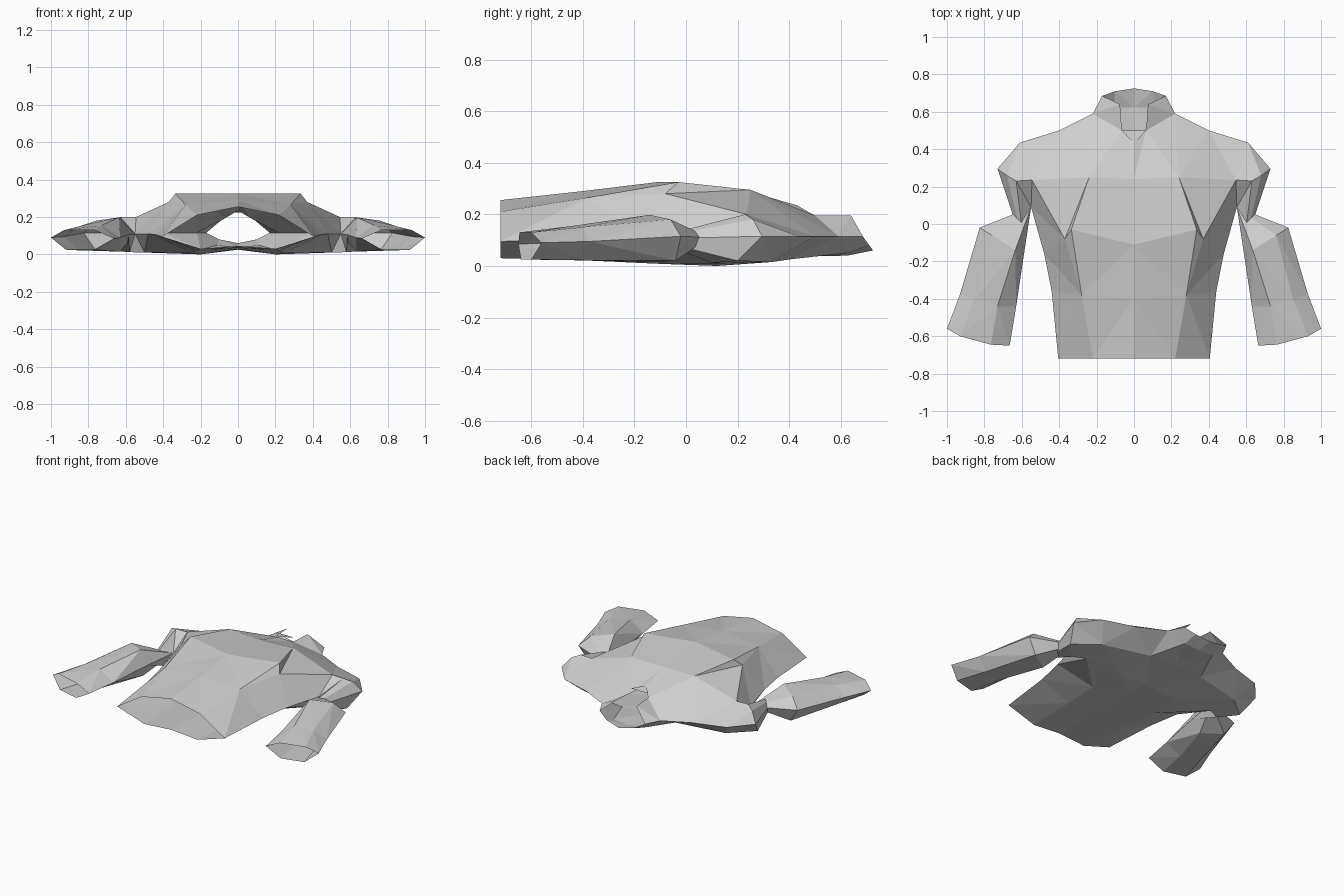
import bpy, bmesh
from mathutils import Vector

cube = bpy.data.objects.get("Cube")
if cube:
    bpy.data.objects.remove(cube, do_unlink=True)

fabric = bpy.data.materials.new("light grey fabric")
fabric.use_nodes = True
fabric.diffuse_color = (0.62, 0.62, 0.62, 1)
fabric.node_tree.nodes["Principled BSDF"].inputs["Base Color"].default_value = (0.62, 0.62, 0.62, 1)


def loft(bm, a, b):
    """Triangulate between two rows of points, always taking the shorter diagonal."""
    va = [bm.verts.new(p) for p in a]
    vb = [bm.verts.new(p) for p in b]
    i = j = 0
    while i < len(a) - 1 or j < len(b) - 1:
        step_a = j == len(b) - 1 or (i < len(a) - 1 and
                 (Vector(a[i + 1]) - Vector(b[j])).length <= (Vector(a[i]) - Vector(b[j + 1])).length)
        if step_a:
            bm.faces.new((va[i], va[i + 1], vb[j]))
            i += 1
        else:
            bm.faces.new((va[i], vb[j + 1], vb[j]))
            j += 1


def build(name, strips, outward):
    """Make a mirrored open shell from pairs of rows; outward tests one face's direction."""
    bm = bmesh.new()
    for a, b in strips:
        loft(bm, a, b)
    bmesh.ops.remove_doubles(bm, verts=bm.verts[:], dist=0.0005)
    bmesh.ops.dissolve_degenerate(bm, edges=bm.edges[:], dist=0.0005)
    bmesh.ops.recalc_face_normals(bm, faces=bm.faces[:])
    bm.normal_update()
    top = max(bm.faces, key=lambda f: f.calc_center_median().z)
    if top.normal.dot(Vector(outward)) < 0:
        bmesh.ops.reverse_faces(bm, faces=bm.faces[:])
    mesh = bpy.data.meshes.new(name)
    bm.to_mesh(mesh)
    bm.free()
    mesh.materials.append(fabric)
    ob = bpy.data.objects.new(name, mesh)
    bpy.context.collection.objects.link(ob)
    mod = ob.modifiers.new("mirror", "MIRROR")
    mod.merge_threshold = 0.001
    return ob


# Shared landmarks
armpit = (.55, .09, .11)
cap = (.545, .235, .20)
shoulder = (.61, .435, .115)
side_hem, side_waist, side_rib = (.405, -.72, .095), (.44, -.36, .105), (.48, -.16, .11)
neck_side, trapezius = (.22, .59, .115), (.40, .50, .115)
neck_front, neck_corner = (0, .43, .235), (.065, .50, .195)
neck_back = [(.11, .62, .05), (0, .625, .04)]
blade_low, blade_high = (.50, .14, .01), (.53, .33, .015)

# Front panel rows, hem to neck
front = [
    [(0, -.72, .255), (.22, -.72, .21), side_hem],
    [(0, -.40, .29), (.28, -.38, .265), side_waist],
    [(0, -.11, .325), (.335, -.03, .325), (.37, -.08, .28), side_rib],
    [(0, .24, .29), (.24, .25, .295), cap, armpit],
]
front_yoke = [neck_front, neck_corner, neck_side, trapezius, shoulder]

# Back panel rows, hem to neck
back = [
    [(0, -.72, .045), (.20, -.72, .03), side_hem],
    [(0, -.36, .035), (.22, -.36, .02), side_waist],
    [(0, -.11, .03), (.25, -.10, .008), side_rib],
    [(0, .12, .025), (.20, .12, 0), blade_low, armpit],
]
back_upper = [(0, .40, .035), (.20, .40, .025), blade_high]
back_yoke = neck_back[::-1] + [neck_side, trapezius, shoulder]

# Sleeve rings, shoulder to cuff: inner, top, outer, underside
sleeve = [
    [armpit, cap, shoulder, blade_high, blade_low],
    [armpit, (.63, .23, .20), (.68, .26, .18), (.73, .295, .115), (.68, .20, .02), (.58, .10, .012)],
    [(.585, -.14, .105), (.635, -.14, .198), (.76, -.06, .18), (.825, -.02, .115), (.76, -.04, .02), (.63, -.12, .015)],
    [(.63, -.44, .09), (.73, -.44, .155), (.85, -.40, .15), (.93, -.375, .095), (.86, -.40, .022), (.73, -.43, .022)],
    [(.665, -.65, .085), (.765, -.645, .13), (.93, -.60, .13), (1, -.56, .09), (.92, -.60, .025), (.77, -.64, .025)],
]
sleeve = [ring + ring[:1] for ring in sleeve]

strips = list(zip(front, front[1:])) + list(zip(back, back[1:])) + list(zip(sleeve, sleeve[1:]))
strips += [(front[-1][:3], front_yoke), (back[-1][:3], back_upper), (back_upper, back_yoke)]
build("shirt_body", strips, (0, 0, 1))

# Standing collar, open at the throat
collar_base = [neck_corner, neck_side] + neck_back
collar_rim = [(.075, .64, .195), (.17, .685, .115), (.10, .71, .08), (0, .725, .06)]
build("collar", [(collar_base, collar_rim)], (1, 0, 1))

# Small pointed flap at the throat
build("throat_flap", [([neck_front], [(0, .50, .225), (.065, .50, .225)])], (0, 0, 1))
